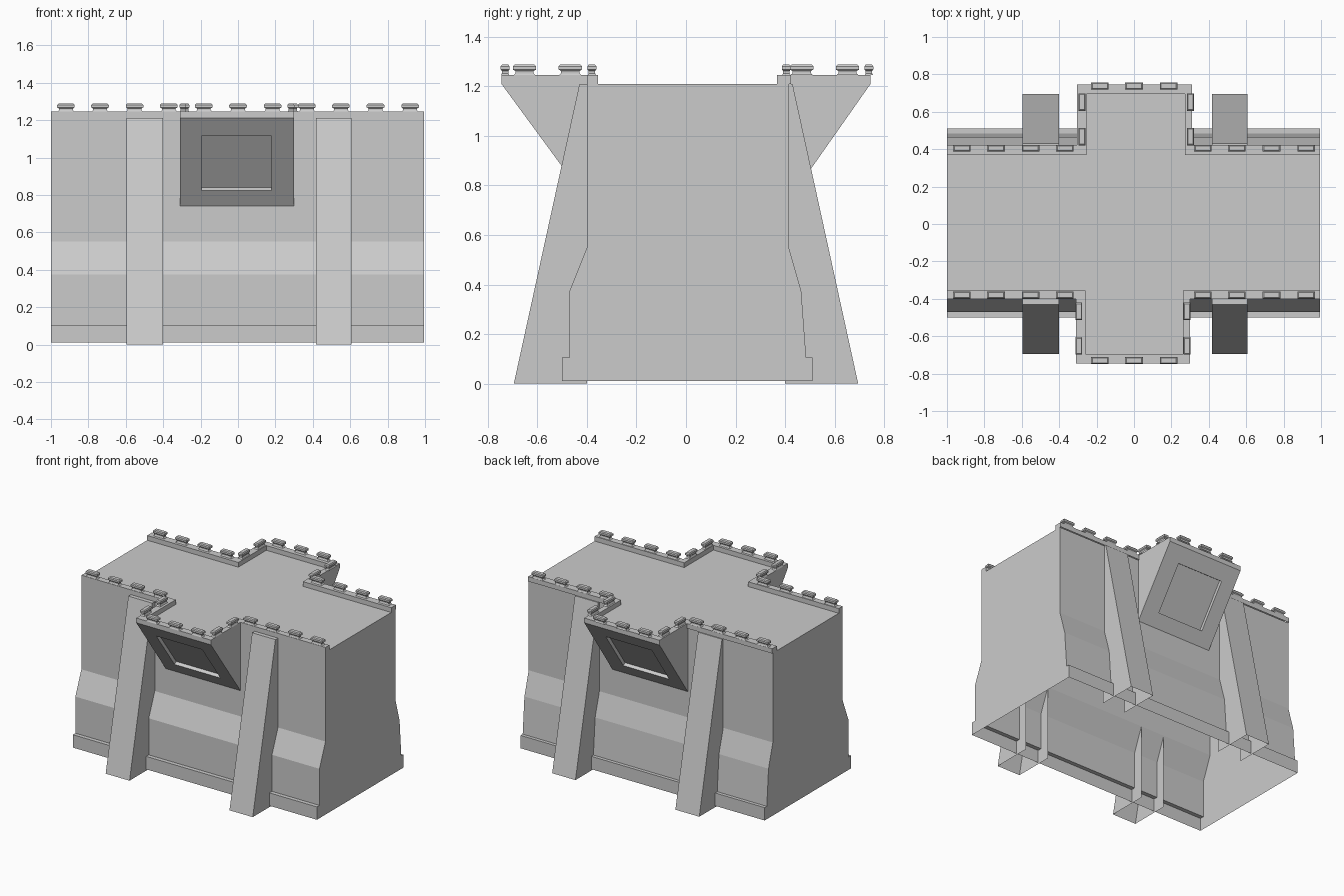
import bpy, bmesh
from mathutils import Vector

if "Cube" in bpy.data.objects:
    bpy.data.objects.remove(bpy.data.objects["Cube"])

DECK, RIM = 1.21, 1.245


def finish(name, bm):
    bmesh.ops.recalc_face_normals(bm, faces=bm.faces[:])
    me = bpy.data.meshes.new(name)
    bm.to_mesh(me)
    bm.free()
    ob = bpy.data.objects.new(name, me)
    bpy.context.collection.objects.link(ob)
    return ob


def extrude(bm, a, b, skip=()):
    """Join two matching outlines into a prism; skip lists open sides."""
    va, vb = [bm.verts.new(p) for p in a], [bm.verts.new(p) for p in b]
    n = len(a)
    for i in range(n):
        if i not in skip:
            j = (i + 1) % n
            bm.faces.new((va[i], va[j], vb[j], vb[i]))
    return va, vb


def prism_x(name, yz, x0, x1, skip=()):
    bm = bmesh.new()
    va, vb = extrude(bm, [(x0, y, z) for y, z in yz], [(x1, y, z) for y, z in yz], skip)
    bm.faces.new(va)
    bm.faces.new(vb)
    return finish(name, bm)


# Main wall block: open underneath, stepped and battered foot
front = [(-.50, .01), (-.50, .105), (-.47, .105), (-.47, .375), (-.40, .55), (-.40, DECK)]
back = [(.415, DECK), (.415, .55), (.465, .375), (.485, .105), (.51, .105), (.51, .01)]
prism_x("wall_body", front + back, -1, .995, skip={11})


def balcony(name, s, wall, x0, x1):
    """Jutting wedge with a recessed panel in its sloping underside."""
    bm = bmesh.new()
    low, high = Vector((0, s * wall, .74)), Vector((0, s * .745, DECK))
    slope = high - low
    inward = Vector((0, -s * slope.z, abs(slope.y))).normalized() * .025

    def ring(xa, xb, ta, tb, off=Vector()):
        return [bm.verts.new(low + slope * t + Vector((x, 0, 0)) + off)
                for x, t in ((xa, ta), (xb, ta), (xb, tb), (xa, tb))]
    rings = [ring(x0, x1, 0, 1), ring(-.195, .18, .18, .80), ring(-.195, .18, .18, .80, inward)]
    for r, q in zip(rings, rings[1:]):
        for i in range(4):
            j = (i + 1) % 4
            bm.faces.new((r[i], r[j], q[j], q[i]))
    bm.faces.new(rings[2])
    # triangular cheeks and floor
    o = rings[0]
    tl, tr = [bm.verts.new((x, s * wall, DECK)) for x in (x0, x1)]
    bm.faces.new((o[0], o[3], tl))
    bm.faces.new((o[1], o[2], tr))
    bm.faces.new((o[3], o[2], tr, tl))
    finish(name, bm)


def parapet(name, s, outer, inner, x0, x1):
    """Low rim following the wall and stepping round the balcony."""
    xy = [(-1, outer), (x0, outer), (x0, .745), (x1, .745), (x1, outer), (.995, outer),
          (.995, inner), (x1 - .037, inner), (x1 - .037, .695), (x0 + .05, .695),
          (x0 + .05, inner), (-1, inner)]
    bm = bmesh.new()
    va, vb = extrude(bm, [(x, s * y, DECK) for x, y in xy], [(x, s * y, RIM) for x, y in xy])
    bm.faces.new(vb)
    finish(name, bm)


def merlon(name, x, y, along_y=False):
    """Small block with a narrow neck and a chamfered cap."""
    bm = bmesh.new()
    prof = [(.045, .017, RIM), (.037, .013, 1.253), (.037, .013, 1.262),
            (.047, .018, 1.268), (.047, .018, 1.281), (.040, .013, 1.288)]
    prev = None
    for a, b, z in prof:
        if along_y:
            a, b = b, a
        ring = [bm.verts.new((x + i * a, y + j * b, z))
                for i, j in ((-1, -1), (1, -1), (1, 1), (-1, 1))]
        if prev:
            for i in range(4):
                j = (i + 1) % 4
                bm.faces.new((prev[i], prev[j], ring[j], ring[i]))
        prev = ring
    bm.faces.new(prev)
    finish(name, bm)


for side, s, wall, inner, x0, x1 in (("front", -1, .40, .355, -.31, .30),
                                     ("back", 1, .415, .368, -.305, .31)):
    balcony(side + "_balcony", s, wall, x0, x1)
    parapet(side + "_parapet", s, wall + (.008 if s > 0 else 0), inner, x0, x1)

    # Sloping buttresses, open underneath
    for bx0, bx1 in ((-.595, -.40), (.417, .607)):
        yz = [(s * .40, 0), (s * .695, 0), (s * .43, DECK), (s * .40, DECK)]
        prism_x(side + "_buttress", yz, bx0, bx1, skip={0, 3})

    # Merlons along the wall, the balcony edge and the balcony sides
    row = wall - .02 if s < 0 else .405
    for x in (-.92, -.738, -.553, -.37, .368, .55, .735, .92):
        merlon(side + "_wall_merlon", x, s * row)
    for x in (-.183, 0, .185):
        merlon(side + "_balcony_merlon", x, s * (.73 if s < 0 else .738))
    for x in ((-.295, .283) if s < 0 else (-.278, .302)):
        for y in (.467, .652):
            merlon(side + "_side_merlon", x, s * y, True)
